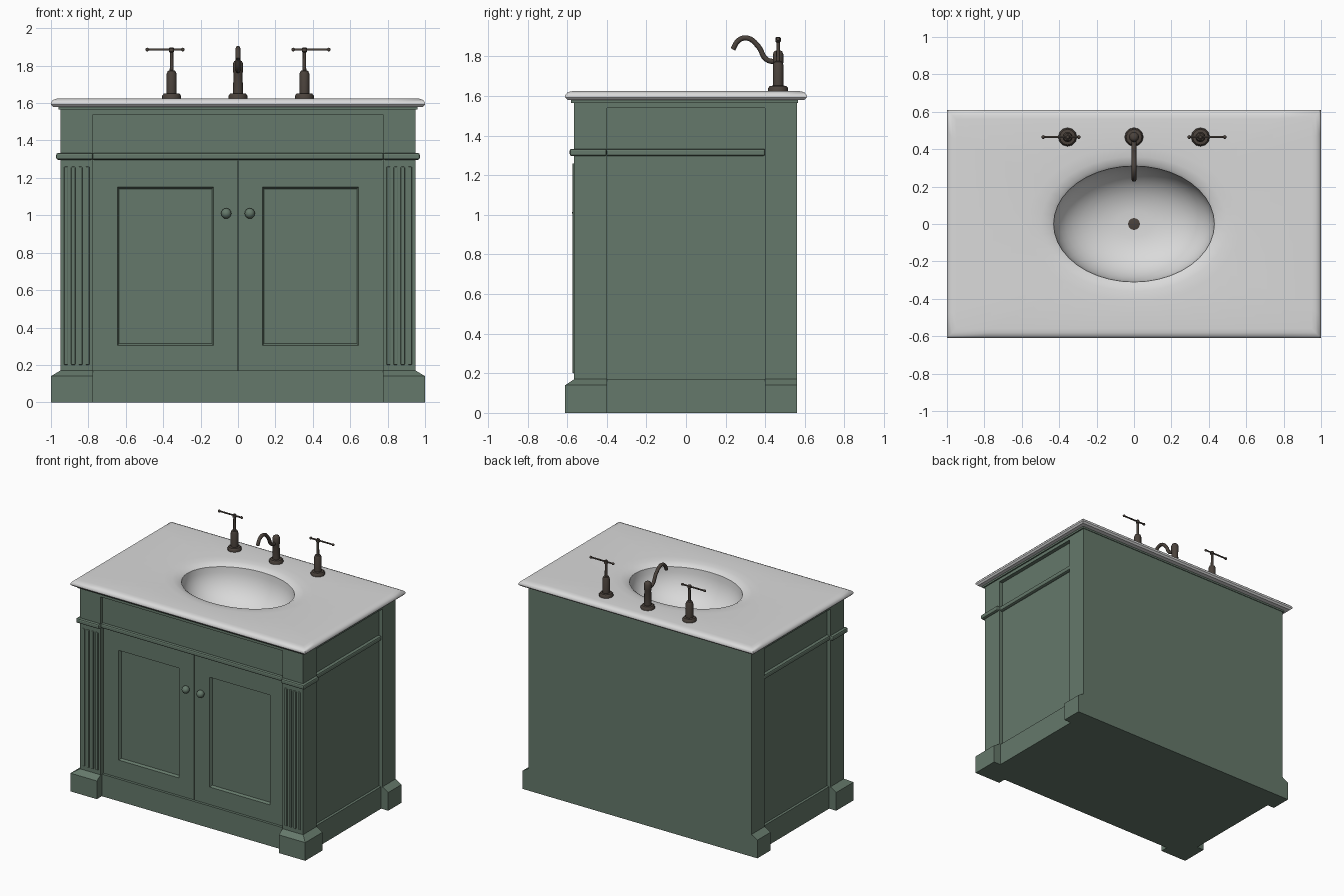
import bpy, bmesh, math
from mathutils import Vector

if "Cube" in bpy.data.objects:
    bpy.data.objects.remove(bpy.data.objects["Cube"])


def material(name, rgb):
    m = bpy.data.materials.new(name)
    m.use_nodes = True
    m.diffuse_color = (*rgb, 1)
    m.node_tree.nodes["Principled BSDF"].inputs["Base Color"].default_value = (*rgb, 1)
    return m


GREEN = material("sage green paint", (0.13, 0.19, 0.145))
STONE = material("white stone", (0.7, 0.7, 0.7))
BRONZE = material("dark bronze", (0.07, 0.055, 0.045))


def finish(bm, name, mat, smooth=False):
    bmesh.ops.recalc_face_normals(bm, faces=bm.faces)
    me = bpy.data.meshes.new(name)
    bm.to_mesh(me)
    bm.free()
    me.materials.append(mat)
    ob = bpy.data.objects.new(name, me)
    bpy.context.collection.objects.link(ob)
    if smooth:
        bpy.ops.object.select_all(action='DESELECT')
        ob.select_set(True)
        bpy.context.view_layer.objects.active = ob
        bpy.ops.object.shade_smooth_by_angle(angle=math.radians(40))
    return ob


def box(name, x, y, z, mat=GREEN, bevel=0.0):
    bm = bmesh.new()
    bmesh.ops.create_cube(bm, size=1)
    for v in bm.verts:
        v.co = [(a + b) / 2 + c * (b - a) for (a, b), c in zip((x, y, z), v.co)]
    if bevel:
        bmesh.ops.bevel(bm, geom=bm.edges[:], offset=bevel, segments=2,
                        profile=0.5, affect='EDGES')
    return finish(bm, name, mat)


def mirror_pair(name, x, y, z, bevel=0.0):
    box("left_" + name, x, y, z, GREEN, bevel)
    box("right_" + name, (-x[1], -x[0]), y, z, GREEN, bevel)


def bridge(bm, a, b):
    n = len(a)
    for i in range(n):
        bm.faces.new((a[i], a[(i + 1) % n], b[(i + 1) % n], b[i]))


def turned(name, profile, centre, mat=BRONZE, sides=12):
    """Closed lathe shape around z from (radius, height) pairs."""
    bm = bmesh.new()
    rings = []
    for r, z in profile:
        rings.append([bm.verts.new((centre[0] + r * math.cos(2 * math.pi * i / sides),
                                    centre[1] + r * math.sin(2 * math.pi * i / sides), z))
                      for i in range(sides)])
    for a, b in zip(rings, rings[1:]):
        bridge(bm, a, b)
    bm.faces.new(rings[0])
    bm.faces.new(rings[-1])
    return finish(bm, name, mat, True)


def ball(name, centre, r, mat):
    bm = bmesh.new()
    bmesh.ops.create_uvsphere(bm, u_segments=14, v_segments=8, radius=r)
    bmesh.ops.translate(bm, verts=bm.verts, vec=centre)
    return finish(bm, name, mat, True)


def tube(name, points, radius):
    cu = bpy.data.curves.new(name, 'CURVE')
    cu.dimensions = '3D'
    cu.bevel_depth = radius
    cu.bevel_resolution = 2
    cu.resolution_u = 5
    cu.use_fill_caps = True
    sp = cu.splines.new('BEZIER')
    sp.bezier_points.add(len(points) - 1)
    for p, co in zip(sp.bezier_points, points):
        p.co = co
        p.handle_left_type = p.handle_right_type = 'AUTO'
    cu.materials.append(BRONZE)
    ob = bpy.data.objects.new(name, cu)
    bpy.context.collection.objects.link(ob)


# Carcass panels, open at the top for the basin
box("back_panel", (-0.94, 0.94), (0.53, 0.56), (0, 1.58))
box("bottom_panel", (-0.92, 0.92), (-0.53, 0.555), (0, 0.03))
mirror_pair("side_panel", (0.88, 0.92), (-0.5, 0.55), (0, 1.58))
mirror_pair("side_base_rail", (0.9, 0.94), (-0.41, 0.41), (0, 0.17))
mirror_pair("side_top_rail", (0.9, 0.95), (-0.41, 0.41), (1.54, 1.58))
box("front_base_rail", (-0.78, 0.78), (-0.55, -0.5), (0, 0.17))
box("front_drawer_panel", (-0.78, 0.78), (-0.54, -0.5), (1.295, 1.54))
box("front_top_rail", (-0.78, 0.78), (-0.565, -0.5), (1.54, 1.58))

# Corner posts, stepped plinth blocks and belt moulding
mirror_pair("front_post", (0.775, 0.95), (-0.565, -0.4), (0, 1.58))
mirror_pair("rear_post", (0.775, 0.95), (0.4, 0.56), (0, 1.58))


def plinth(name, side, y0, y1, front):
    bm = bmesh.new()
    rings = []
    for out, z in ((0.05, 0), (0.05, 0.14), (0, 0.17)):
        xa, xb = side * 0.775, side * (0.95 + out)
        ya = y0 - (out * 0.9 if front else 0)
        rings.append([bm.verts.new((x, y, z)) for x, y in
                      ((xa, ya), (xb, ya), (xb, y1), (xa, y1))])
    bridge(bm, rings[0], rings[1])
    bridge(bm, rings[1], rings[2])
    bm.faces.new(rings[0])
    bm.faces.new(rings[2])
    finish(bm, name, GREEN)


for side, label in ((1, "left"), (-1, "right")):
    plinth(label + "_front_plinth", side, -0.565, -0.4, True)
    plinth(label + "_rear_plinth", side, 0.4, 0.56, False)
    for i in range(4):
        x = side * (0.805 + i * 0.038)
        box(f"{label}_post_reed_{i + 1}", (x - 0.011, x + 0.011), (-0.573, -0.56),
            (0.2, 1.26), GREEN, 0.005)

mirror_pair("post_belt", (0.775, 0.972), (-0.587, -0.4), (1.297, 1.333), 0.01)
mirror_pair("side_belt", (0.88, 0.945), (-0.41, 0.4), (1.297, 1.333), 0.01)
box("front_belt", (-0.78, 0.78), (-0.56, -0.5), (1.297, 1.333), GREEN, 0.01)
box("back_cornice", (-0.96, 0.96), (0.53, 0.565), (1.565, 1.585))
box("front_cornice", (-0.96, 0.96), (-0.58, -0.53), (1.565, 1.585))
mirror_pair("side_cornice", (0.92, 0.96), (-0.57, 0.56), (1.565, 1.585))


# Doors with sunken centre panels and round knobs
def door(name, side):
    bm = bmesh.new()
    rects = (((0.002, 0.775), (0.17, 1.295), -0.5), ((0.002, 0.775), (0.17, 1.295), -0.53),
             ((0.13, 0.645), (0.305, 1.15), -0.53), ((0.14, 0.635), (0.315, 1.14), -0.512))
    rings = []
    for (xa, xb), (za, zb), y in rects:
        rings.append([bm.verts.new((side * x, y, z)) for x, z in
                      ((xa, za), (xb, za), (xb, zb), (xa, zb))])
    for a, b in zip(rings, rings[1:]):
        bridge(bm, a, b)
    bm.faces.new(rings[0])
    bm.faces.new(rings[-1])
    finish(bm, name, GREEN)


for side, label in ((1, "left"), (-1, "right")):
    door(label + "_door", side)
    ball(label + "_door_knob", (side * 0.063, -0.547, 1.01), 0.028, GREEN)


# Countertop: rounded edge, shallow dished surround and oval basin in one skin
def countertop():
    bm = bmesh.new()
    n = 40

    def oval(a, b, z):
        return [bm.verts.new((a * math.cos(2 * math.pi * i / n),
                              b * math.sin(2 * math.pi * i / n), z)) for i in range(n)]

    def border(inset, z):
        # Ring of points on the slab outline, with four exact corners
        hx, hy = 1 - inset, 0.61 - inset
        out = []
        for i in range(n):
            t = (i % 10) / 10
            quarter = ((hx, -hy), (hx, hy), (-hx, hy), (-hx, -hy), (hx, -hy))
            p, q = Vector(quarter[i // 10]), Vector(quarter[i // 10 + 1])
            out.append((*p.lerp(q, t), z))
        return [bm.verts.new(co) for co in out[5:] + out[:5]]

    rings = [border(0.05, 1.578), border(0.012, 1.58), border(0, 1.592), border(0, 1.603),
             border(0.01, 1.616), border(0.028, 1.623), border(0.05, 1.625),
             oval(0.57, 0.41, 1.625), oval(0.5, 0.36, 1.621), oval(0.45, 0.325, 1.612),
             oval(0.43, 0.31, 1.6)]
    for k in range(1, 10):
        t = k / 10 * math.pi / 2
        rings.append(oval(0.43 * math.cos(t) ** 0.8, 0.31 * math.cos(t) ** 0.8,
                          1.6 - 0.27 * math.sin(t)))
    for a, b in zip(rings, rings[1:]):
        bridge(bm, a, b)
    bm.faces.new(rings[-1])
    finish(bm, "countertop_with_basin", STONE, True)


countertop()
turned("drain", ((0.032, 1.32), (0.032, 1.337), (0.02, 1.34)), (0, 0))

# Faucet: central spout and two lever handles
FLANGE = ((0.05, 1.62), (0.05, 1.64), (0.042, 1.65), (0.027, 1.652))
turned("spout_column", FLANGE + ((0.024, 1.76), (0.027, 1.77), (0.027, 1.81), (0.02, 1.825),
                                 (0.01, 1.83)), (0, 0.465))
tube("spout", [(0, 0.46, 1.77), (0, 0.405, 1.785), (0, 0.365, 1.85), (0, 0.31, 1.892),
               (0, 0.265, 1.88), (0, 0.237, 1.835)], 0.013)
for side, label in ((1, "left"), (-1, "right")):
    x = side * 0.355
    turned(label + "_handle_column", FLANGE + ((0.027, 1.755), (0.02, 1.772), (0.01, 1.776),
           (0.009, 1.87), (0.014, 1.875), (0.014, 1.892), (0.008, 1.898)), (x, 0.465))
    ends = [(side * 0.295, 0.465, 1.886), (side * 0.485, 0.465, 1.886)]
    tube(label + "_handle_lever", ends, 0.006)
    for i, end in enumerate(ends):
        ball(f"{label}_lever_tip_{i + 1}", end, 0.01, BRONZE)
